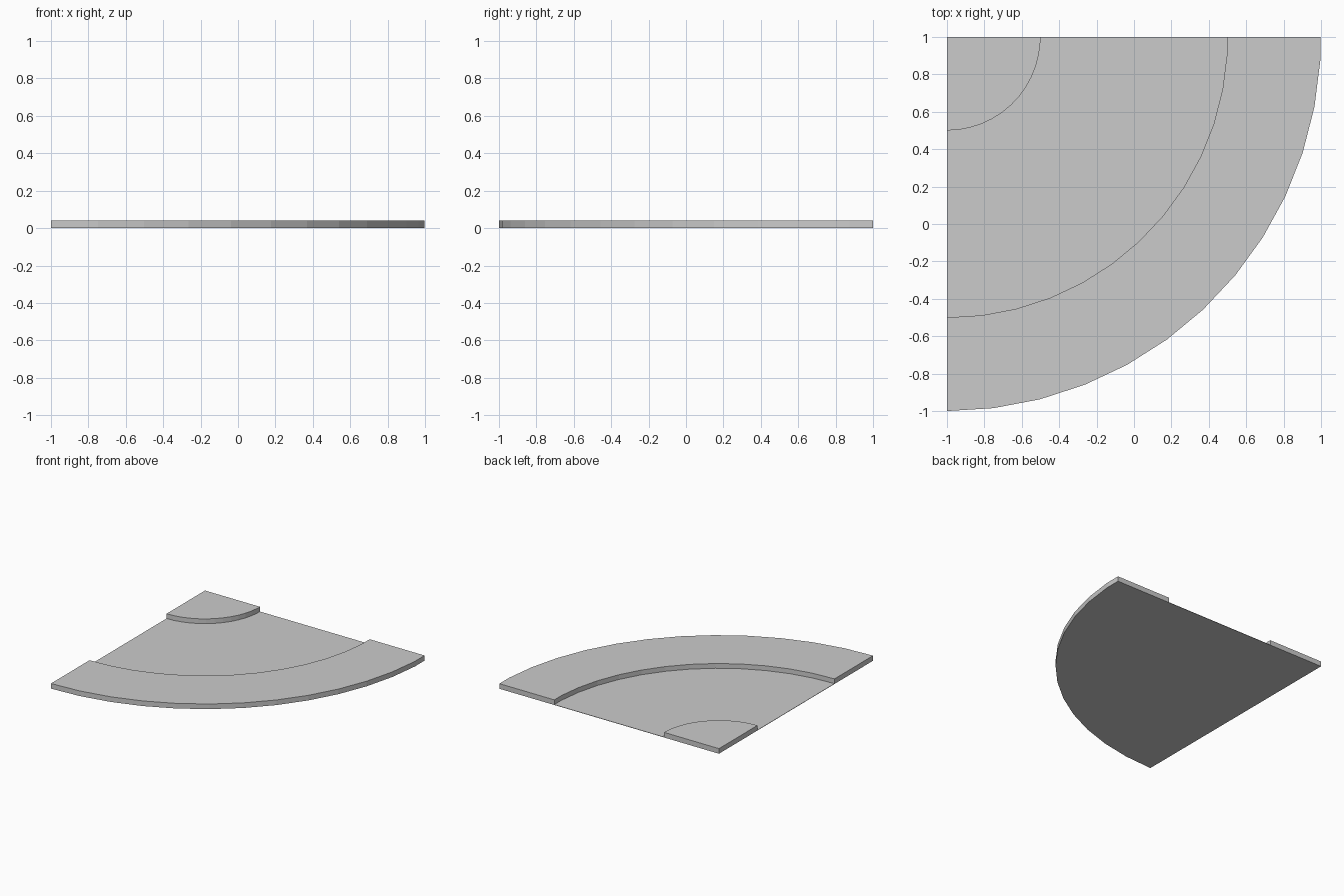
import bpy, bmesh
from math import sin, cos, radians

if "Cube" in bpy.data.objects:
    bpy.data.objects.remove(bpy.data.objects["Cube"])

CENTRE = (-1.0, 1.0)      # corner the quarter bend turns around
STEP = 7.2                # 50-sided circle
CURB_H, ROAD_H = 0.042, 0.003


def arc(radius):
    """Quarter arc from -y to +x; the last facet is cut half way."""
    pts = []
    for i in range(13):
        a = radians(i * STEP)
        pts.append((CENTRE[0] + radius * sin(a), CENTRE[1] - radius * cos(a)))
    pts.append((CENTRE[0] + radius * cos(radians(STEP / 2)), CENTRE[1]))
    return pts


def slab(name, outline, height):
    """Flat-shaded slab standing on z = 0, extruded from strips of its outline."""
    bm = bmesh.new()
    base = bm.faces.new([bm.verts.new((x, y, 0)) for x, y in outline])
    top = bmesh.ops.extrude_face_region(bm, geom=[base], use_keep_orig=True)
    verts = [g for g in top["geom"] if isinstance(g, bmesh.types.BMVert)]
    bmesh.ops.translate(bm, verts=verts, vec=(0, 0, height))
    bmesh.ops.recalc_face_normals(bm, faces=bm.faces)
    bmesh.ops.triangulate(bm, faces=[f for f in bm.faces if len(f.verts) > 4])
    mesh = bpy.data.meshes.new(name)
    bm.to_mesh(mesh)
    bm.free()
    obj = bpy.data.objects.new(name, mesh)
    bpy.context.collection.objects.link(obj)
    return obj


# Inner corner pavement, thin road surface, outer pavement
slab("inner_pavement", [CENTRE] + arc(0.5), CURB_H)
slab("road", arc(1.5) + arc(0.5)[::-1], ROAD_H)
slab("outer_pavement", arc(2.0) + arc(1.5)[::-1], CURB_H)
